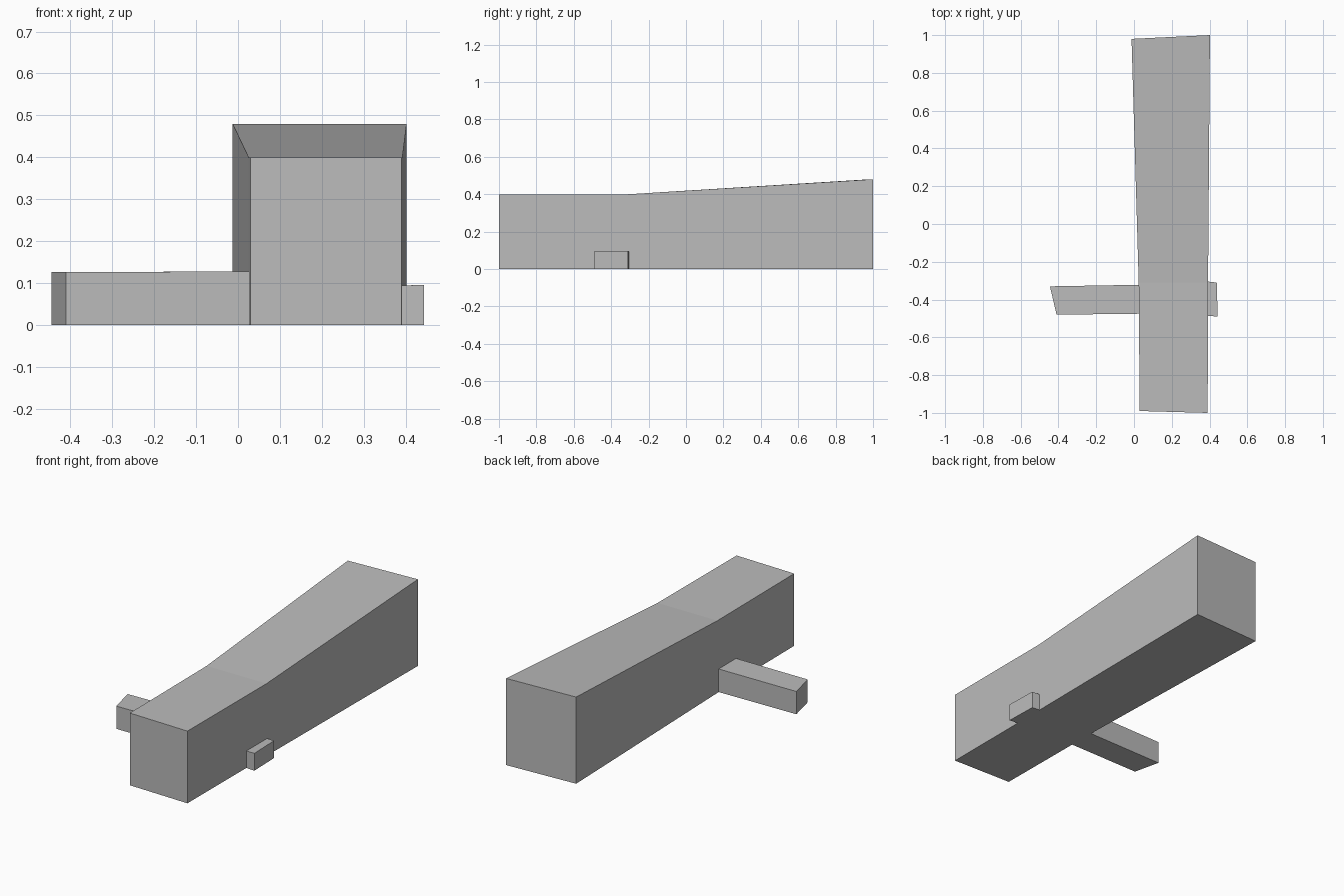
import bpy
import bmesh

cube = bpy.data.objects.get("Cube")
if cube:
    bpy.data.objects.remove(cube, do_unlink=True)

grey = bpy.data.materials.new("plain grey")
grey.use_nodes = True
colour = (0.5, 0.5, 0.5, 1)
grey.diffuse_color = colour
grey.node_tree.nodes["Principled BSDF"].inputs["Base Color"].default_value = colour


def loft(name, sections):
    """Join upright rectangular sections (start xy, end xy, height) standing on the ground."""
    bm = bmesh.new()
    rings = []
    for (ax, ay), (bx, by), height in sections:
        corners = [(ax, ay, 0), (bx, by, 0), (bx, by, height), (ax, ay, height)]
        rings.append([bm.verts.new(c) for c in corners])
    for near, far in zip(rings, rings[1:]):
        for i in range(4):
            j = (i + 1) % 4
            bm.faces.new((near[i], near[j], far[j], far[i]))
    bm.faces.new(rings[0])
    bm.faces.new(rings[-1])
    bmesh.ops.recalc_face_normals(bm, faces=bm.faces)
    mesh = bpy.data.meshes.new(name)
    bm.to_mesh(mesh)
    bm.free()
    mesh.materials.append(grey)
    obj = bpy.data.objects.new(name, mesh)
    bpy.context.collection.objects.link(obj)
    return obj


# Long hall: level at the front, then widening and rising to the back
loft("main_hall", [
    ((0.03, -0.99), (0.39, -1.0), 0.4),
    ((0.025, -0.31), (0.392, -0.31), 0.4),
    ((-0.013, 0.98), (0.402, 1.0), 0.48),
])

# Long low wing with a slanted end
loft("long_wing", [
    ((-0.41, -0.48), (-0.445, -0.33), 0.126),
    ((0.028, -0.475), (0.026, -0.322), 0.128),
])

# Short low annex on the other side
loft("small_annex", [
    ((0.391, -0.486), (0.392, -0.305), 0.094),
    ((0.443, -0.49), (0.438, -0.31), 0.096),
])
